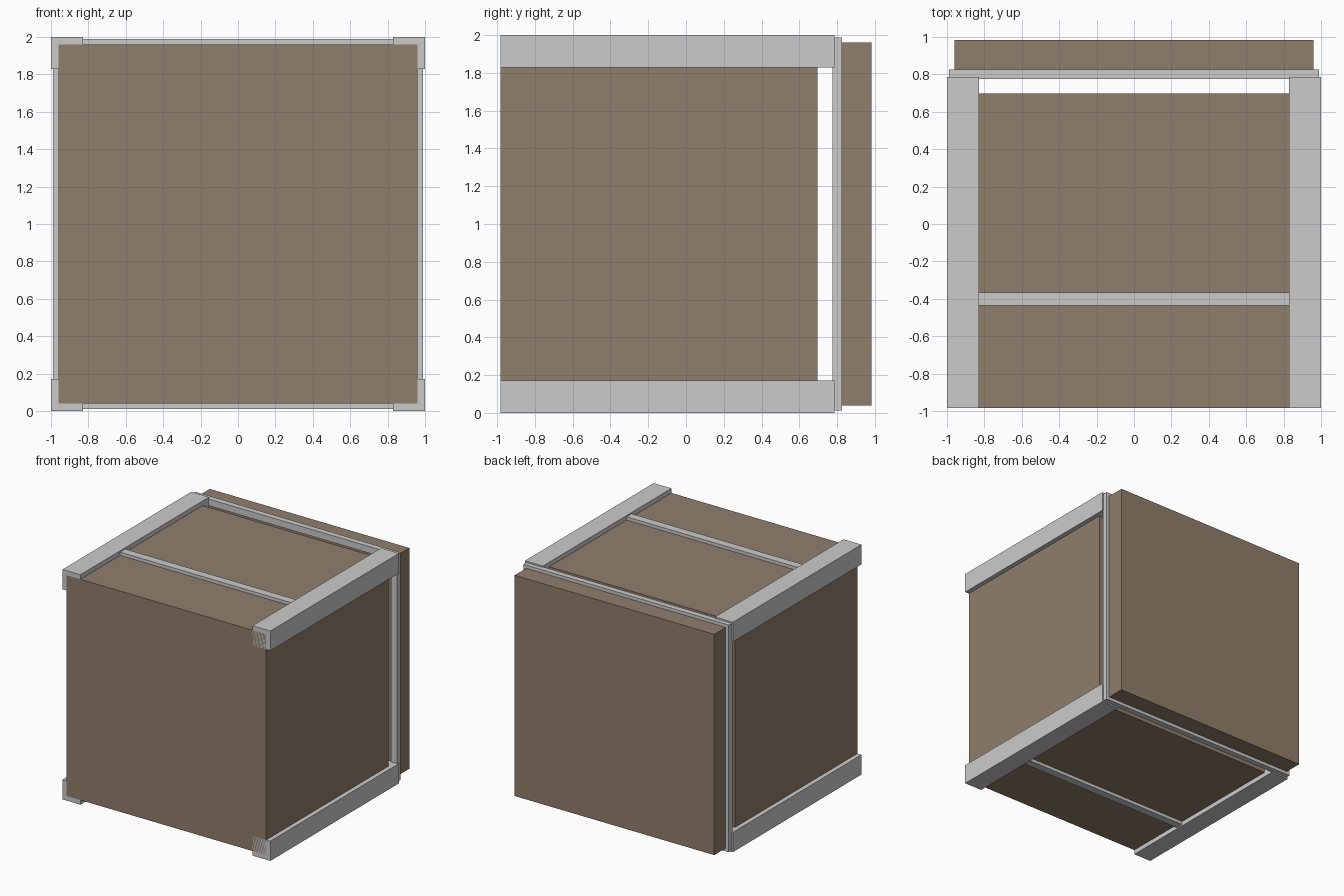
import bpy

if "Cube" in bpy.data.objects:
    bpy.data.objects.remove(bpy.data.objects["Cube"])


def box(name, x, y, z, color=None):
    """Box from (min, max) ranges on each axis."""
    bpy.ops.mesh.primitive_cube_add(
        size=1, location=[(a + b) / 2 for a, b in (x, y, z)])
    ob = bpy.context.object
    ob.name = name
    ob.scale = [b - a for a, b in (x, y, z)]
    bpy.ops.object.transform_apply(location=False, rotation=False, scale=True)
    if color:
        ob.data.materials.append(color)
    return ob


def both(lo, hi, low_side, centre=0.0):
    """Range mirrored about a centre."""
    return (2 * centre - hi, 2 * centre - lo) if low_side else (lo, hi)


brown = bpy.data.materials.new("brown_panel")
brown.diffuse_color = (0.28, 0.21, 0.15, 1)
brown.use_nodes = True
brown.node_tree.nodes["Principled BSDF"].inputs["Base Color"].default_value = brown.diffuse_color

# Main body and separate back panel
box("body", (-0.96, 0.96), (-0.983, 0.697), (0.04, 1.96), brown)
box("back_panel", (-0.96, 0.96), (0.824, 0.983), (0.04, 1.96), brown)

for low in (True, False):
    side = "bottom" if low else "top"
    # Corner rails running front to back
    for left in (True, False):
        box(f"{side}_{'left' if left else 'right'}_rail",
            both(0.828, 1.0, left), (-0.983, 0.785),
            both(1.828, 2.0, low, 1.0))
    # Cross straps on top and bottom
    box(f"{side}_strap", (-0.83, 0.83), (-0.437, -0.367),
        both(1.92, 1.988, low, 1.0))
    # Horizontal bars of the frame in front of the back panel
    box(f"{side}_frame_bar", (-0.96, 0.96), (0.775, 0.825),
        both(1.93, 1.988, low, 1.0))
    # Upright bars of the frame
    box(f"{'left' if low else 'right'}_frame_bar",
        both(0.93, 0.988, low), (0.775, 0.825), (0.012, 1.988))
